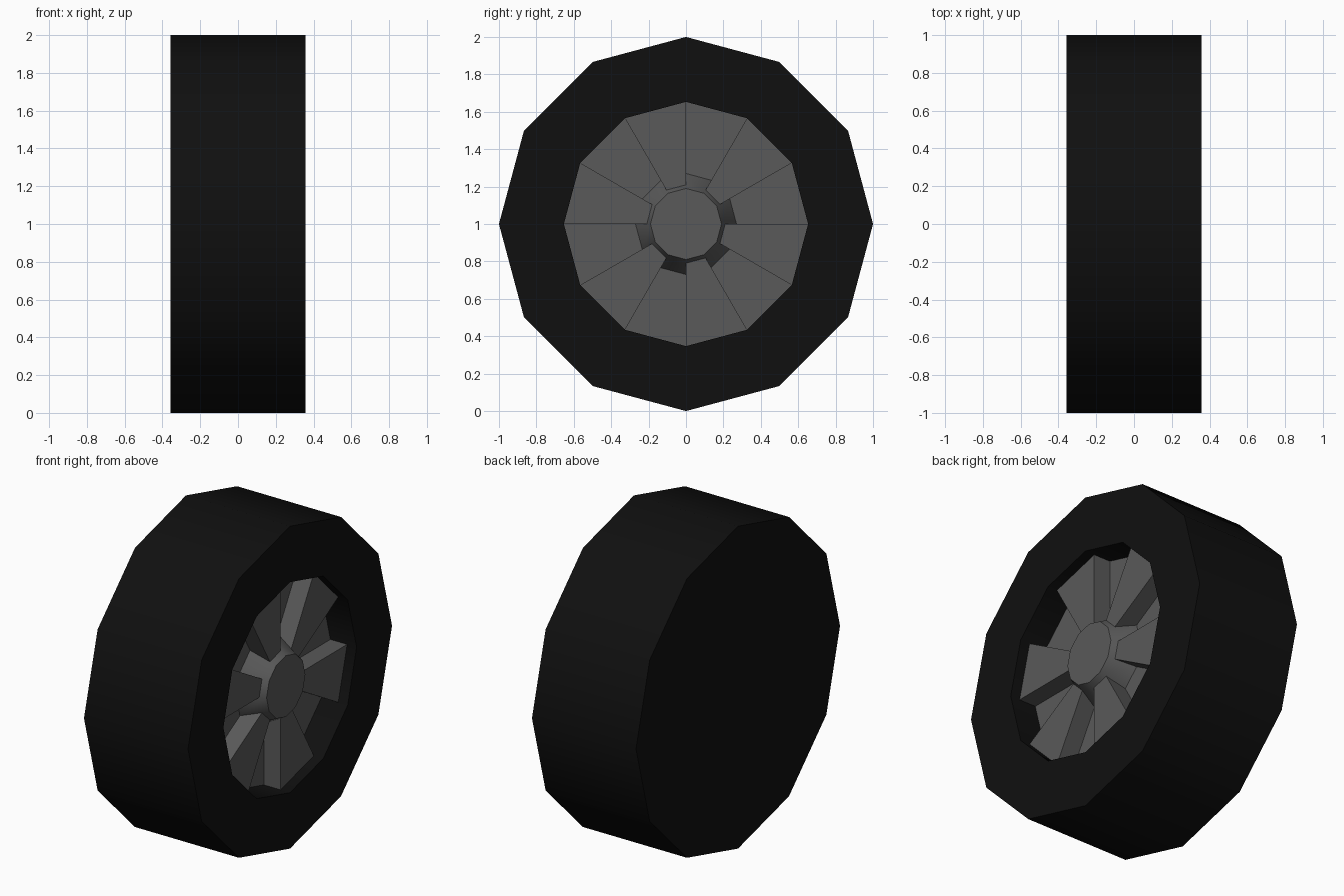
import bpy, bmesh
from math import cos, sin, radians, tau
from mathutils import Matrix, Vector

cube = bpy.data.objects.get("Cube")
if cube:
    bpy.data.objects.remove(cube, do_unlink=True)

SIDES = 12
HALF = 0.357            # half of the wheel width
HOLE = 0.653            # radius of the rim recess
FLOOR = HALF - 0.18     # recessed floor between the spokes
SPOKE = HALF - 0.065    # front of the spokes
CAP = HALF - 0.028      # front of the hub cap


def material(name, color, roughness):
    mat = bpy.data.materials.new(name)
    mat.use_nodes = True
    mat.diffuse_color = (*color, 1)
    bsdf = mat.node_tree.nodes["Principled BSDF"]
    bsdf.inputs["Base Color"].default_value = (*color, 1)
    bsdf.inputs["Roughness"].default_value = roughness
    return mat


rubber = material("black rubber", (0.005, 0.005, 0.005), 0.8)
metal = material("dark grey metal", (0.1, 0.1, 0.1), 0.6)


def finish(bm, name, mat, smooth=False):
    """Turn a bmesh into an object standing on the ground."""
    bmesh.ops.recalc_face_normals(bm, faces=bm.faces)
    mesh = bpy.data.meshes.new(name)
    bm.to_mesh(mesh)
    bm.free()
    mesh.materials.append(mat)
    obj = bpy.data.objects.new(name, mesh)
    obj.location.z = 1
    bpy.context.collection.objects.link(obj)
    if smooth:
        bpy.ops.object.select_all(action="DESELECT")
        obj.select_set(True)
        bpy.context.view_layer.objects.active = obj
        bpy.ops.object.shade_smooth_by_angle(angle=radians(35))
    return obj


def lathe(name, profile, mat):
    """Spin (radius, x) points around the axle."""
    bm = bmesh.new()
    verts = [bm.verts.new((x, r, 0)) for r, x in profile]
    edges = [bm.edges.new(pair) for pair in zip(verts, verts[1:])]
    bmesh.ops.spin(bm, geom=verts + edges, cent=(0, 0, 0), axis=(1, 0, 0),
                   angle=tau, steps=SIDES)
    bmesh.ops.remove_doubles(bm, verts=bm.verts, dist=0.0005)
    return finish(bm, name, mat, smooth=True)


# Tire with a closed back and a recess in the outer side
lathe("tire", [(0, -HALF), (1, -HALF), (1, HALF), (HOLE, HALF),
               (HOLE, FLOOR - 0.01), (0, FLOOR - 0.01)], rubber)

# Tapered hub and the recessed rim plate
lathe("hub", [(0, CAP), (0.19, CAP), (0.27, FLOOR), (HOLE, FLOOR),
              (HOLE, FLOOR - 0.008), (0, FLOOR - 0.008)], metal)

# Six raised wedge spokes, each filling one side of the rim
for i in range(SIDES // 2):
    start = tau / SIDES * (2 * i + 1)
    end = start + tau / SIDES
    bm = bmesh.new()
    corners = [(0.2, start), (HOLE, start), (HOLE, end), (0.2, end)]
    face = bm.faces.new([bm.verts.new((FLOOR - 0.004, r * cos(a), r * sin(a)))
                         for r, a in corners])
    top = bmesh.ops.extrude_face_region(bm, geom=[face], use_keep_orig=True)
    bmesh.ops.translate(bm, vec=(SPOKE - FLOOR + 0.004, 0, 0),
                        verts=[v for v in top["geom"] if isinstance(v, bmesh.types.BMVert)])
    finish(bm, f"spoke_{i + 1}", metal)
